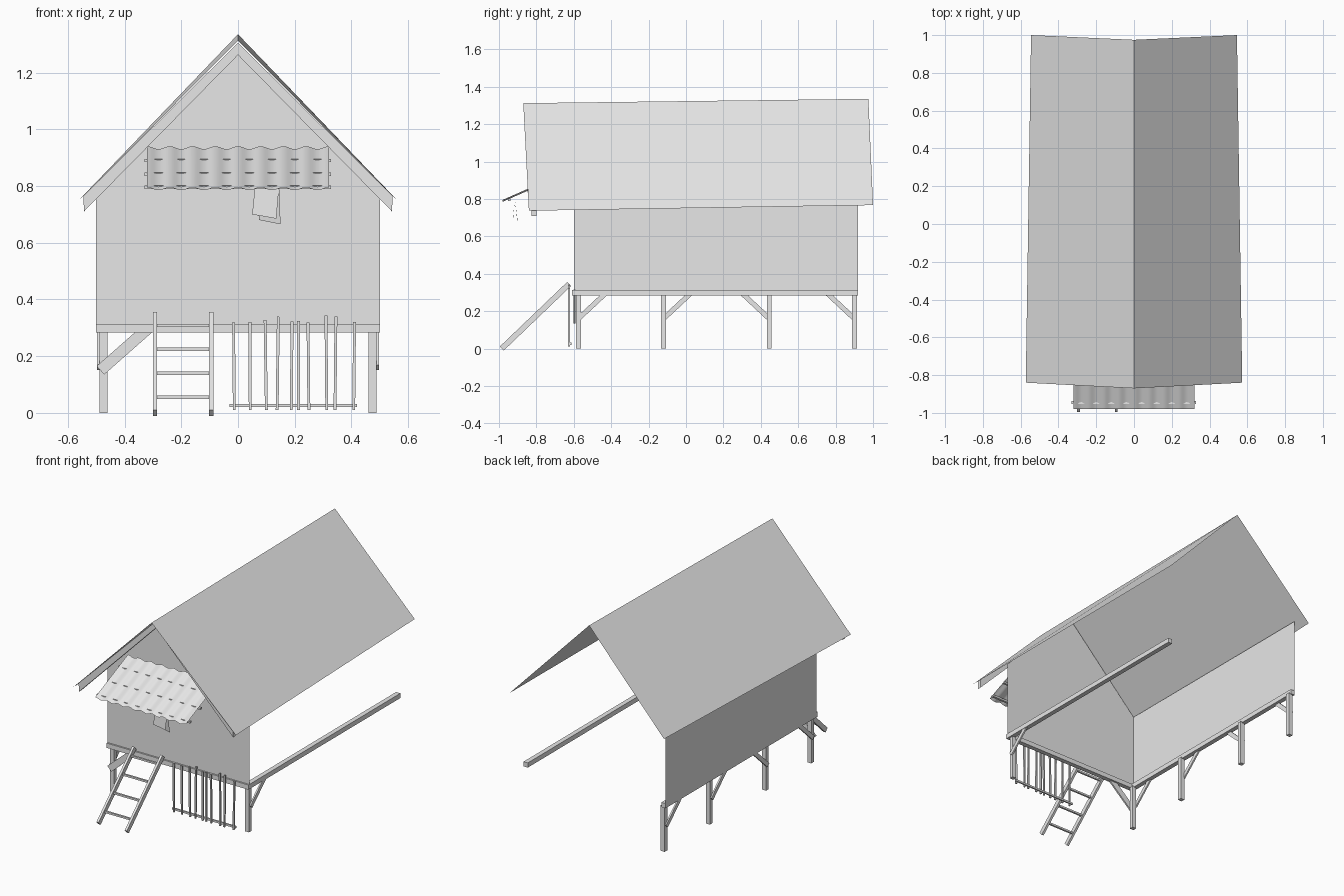
import bpy, math, random
from mathutils import Vector, Matrix

cube = bpy.data.objects.get("Cube")
if cube:
    bpy.data.objects.remove(cube, do_unlink=True)
random.seed(4)

grey = bpy.data.materials.new("weathered_grey")
grey.use_nodes = True
colour = (0.8, 0.8, 0.8, 1)
grey.diffuse_color = colour
grey.node_tree.nodes["Principled BSDF"].inputs["Base Color"].default_value = colour


def mesh(name, verts, faces):
    me = bpy.data.meshes.new(name)
    me.from_pydata(verts, [], faces)
    me.materials.append(grey)
    ob = bpy.data.objects.new(name, me)
    bpy.context.collection.objects.link(ob)
    return ob


def bar(name, a, b, w, d, side=(1, 0, 0)):
    """Square timber from a to b: w along side, d across it."""
    a, b, s = Vector(a), Vector(b), Vector(side)
    along = (b - a).normalized()
    s = (s - along * s.dot(along)).normalized()
    t = along.cross(s)
    ring = [(1, 1), (-1, 1), (-1, -1), (1, -1)]
    verts = [p + s * (i * w / 2) + t * (j * d / 2) for p in (a, b) for i, j in ring]
    faces = [(3, 2, 1, 0), (4, 5, 6, 7)]
    faces += [(i, (i + 1) % 4, (i + 1) % 4 + 4, i + 4) for i in range(4)]
    return mesh(name, verts, faces)


FRONT, BACK, FLOOR, TOP, HALF = -0.6, 0.92, 0.31, 0.8, 0.5

# Walls: front gable and one long side, the rest stays open
mesh("front_wall", [(-HALF, FRONT, FLOOR), (HALF, FRONT, FLOOR), (HALF, FRONT, TOP),
                    (0, FRONT, 1.3), (-HALF, FRONT, TOP)], [(0, 1, 2, 3, 4)])
mesh("right_wall", [(-HALF, BACK, FLOOR), (-HALF, FRONT, FLOOR),
                    (-HALF, FRONT, TOP), (-HALF, BACK, TOP)], [(0, 1, 2, 3)])

# Roof: two thin slopes, slightly skewed along the ridge
mesh("roof", [(0, -0.87, 1.312), (0, 0.975, 1.335),
              (-0.573, -0.84, 0.737), (-0.545, 1.0, 0.767),
              (0.573, -0.84, 0.737), (0.545, 1.0, 0.767)],
     [(0, 1, 3, 2), (1, 0, 4, 5)])

# Barge boards under the front roof edge
for s, label in ((-1, "right"), (1, "left")):
    profile = [(0, 1.305), (0, 1.262), (s * 0.543, 0.71), (s * 0.545, 0.765)]
    verts = [(x, y, z) for y in (-0.825, -0.8) for x, z in profile]
    faces = [(0, 1, 2, 3), (7, 6, 5, 4)]
    faces += [(i, i + 4, (i + 1) % 4 + 4, (i + 1) % 4) for i in range(4)]
    mesh(label + "_barge_board", verts, faces)

# Floor beams
for s, label in ((-1, "right"), (1, "left")):
    bar(label + "_floor_beam", (s * 0.485, FRONT, 0.298), (s * 0.485, BACK, 0.298), 0.03, 0.03)
bar("front_floor_beam", (-HALF, -0.595, 0.298), (HALF, -0.595, 0.298), 0.03, 0.03, (0, 1, 0))

# Posts with diagonal braces
posts = [(-1, -0.575, 1), (-1, -0.12, 1), (-1, 0.445, -1), (-1, 0.9, -1), (1, -0.575, 1)]
for s, y, lean in posts:
    bar("post", (s * 0.475, y, 0), (s * 0.475, y, 0.29), 0.028, 0.026)
    bar("post_brace", (s * 0.492, y, 0.16), (s * 0.492, y + lean * 0.15, 0.3), 0.01, 0.026)
bar("front_brace", (-0.485, -0.597, 0.15), (-0.315, -0.597, 0.3), 0.01, 0.04, (0, 1, 0))

# Ladder
for x in (-0.293, -0.094):
    bar("ladder_rail", (x, -0.985, 0), (x, -0.625, 0.345), 0.015, 0.03)
for z in (0.055, 0.14, 0.225, 0.308):
    y = -0.985 + z * 0.36 / 0.345
    bar("ladder_rung", (-0.293, y, z), (-0.094, y, z), 0.012, 0.012, (0, 1, 0))

# Uneven picket screen beside the ladder
for x in (-0.013, 0.043, 0.1, 0.138, 0.188, 0.213, 0.25, 0.313, 0.342, 0.408):
    bar("picket", (x, -0.625, 0.01), (x + random.uniform(-0.005, 0.005), -0.625,
        random.uniform(0.315, 0.345)), 0.01, 0.01)
bar("picket_rail", (-0.03, -0.618, 0.026), (0.42, -0.618, 0.026), 0.01, 0.012, (0, 1, 0))

# Corrugated awning sheet on three battens
N = 80
verts = []
for y, z in ((-0.98, 0.79), (-0.65, 0.935)):
    for i in range(N + 1):
        x = -0.32 + 0.64 * i / N
        verts.append((x, y, z + 0.005 * math.cos(x * 2 * math.pi / 0.08)))
awning = mesh("awning", verts, [(i, i + 1, i + N + 2, i + N + 1) for i in range(N)])
awning.data.polygons.foreach_set("use_smooth", [True] * N)
for y in (-0.945, -0.84, -0.73):
    z = 0.79 + (y + 0.98) * 0.44 - 0.01
    bar("awning_batten", (-0.33, y, z), (0.328, y, z), 0.015, 0.012, (0, 1, 0))

# Cloth folded over the front batten
mesh("hanging_cloth", [(0.05, -0.925, 0.7), (0.135, -0.925, 0.685), (0.145, -0.915, 0.8),
                       (0.06, -0.915, 0.8), (0.15, -0.9, 0.665), (0.075, -0.9, 0.68)],
     [(0, 1, 2, 3), (3, 2, 4, 5)])
